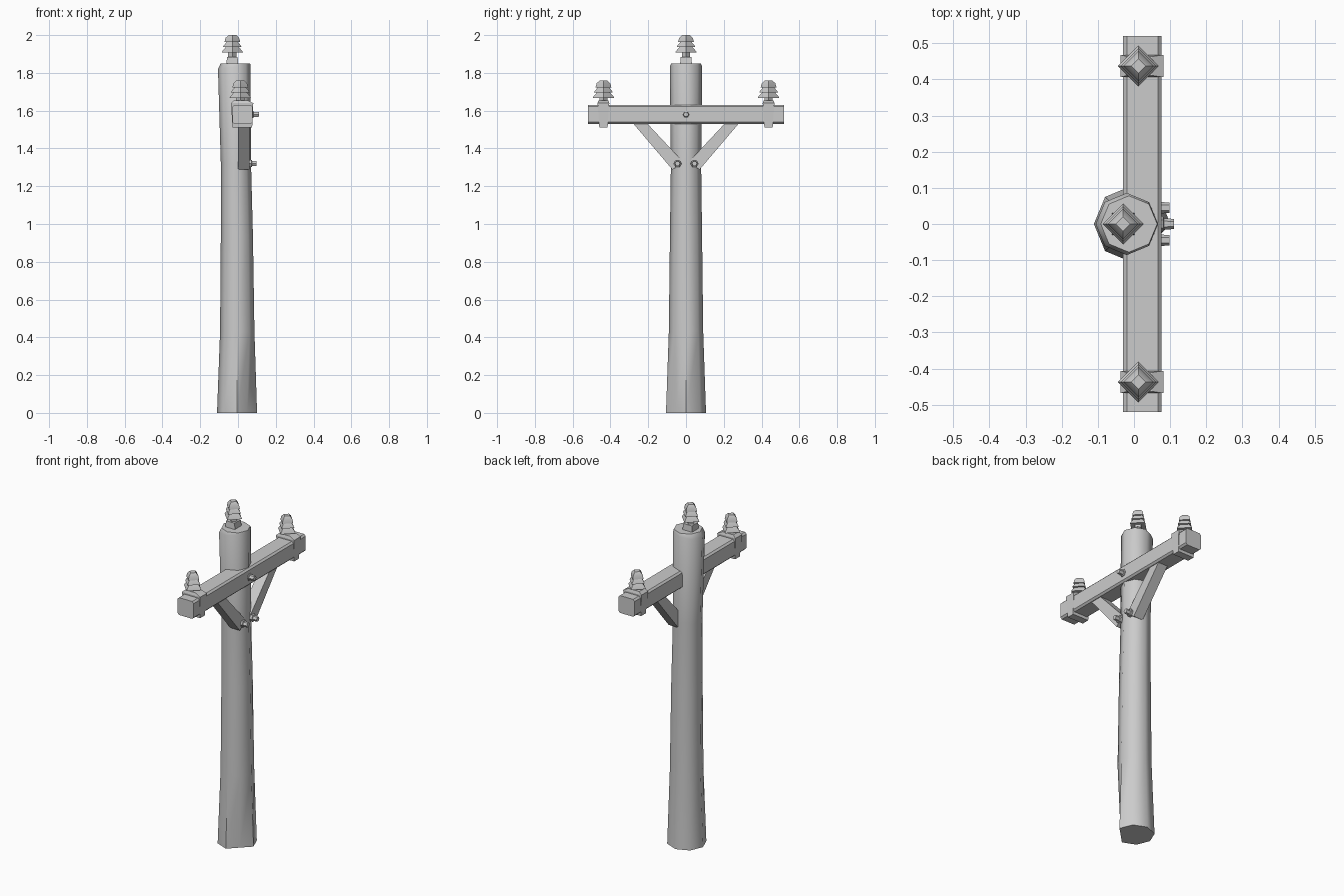
import bpy, bmesh, math
from mathutils import Vector, Matrix

if "Cube" in bpy.data.objects:
    bpy.data.objects.remove(bpy.data.objects["Cube"])


def finish(bm, name, angle=None):
    bmesh.ops.recalc_face_normals(bm, faces=bm.faces)
    me = bpy.data.meshes.new(name)
    bm.to_mesh(me)
    bm.free()
    ob = bpy.data.objects.new(name, me)
    bpy.context.collection.objects.link(ob)
    if angle:
        bpy.ops.object.select_all(action='DESELECT')
        ob.select_set(True)
        bpy.context.view_layer.objects.active = ob
        bpy.ops.object.shade_smooth_by_angle(angle=math.radians(angle))
    return ob


def loft(name, rings, angle=None):
    """Skin a list of equal-length vertex rings and cap both ends."""
    bm = bmesh.new()
    vs = [[bm.verts.new(p) for p in r] for r in rings]
    n = len(rings[0])
    for a, b in zip(vs, vs[1:]):
        for i in range(n):
            j = (i + 1) % n
            bm.faces.new((a[i], a[j], b[j], b[i]))
    bm.faces.new(vs[0][::-1])
    bm.faces.new(vs[-1])
    return finish(bm, name, angle)


def ring(cx, cy, z, r, n, tilt=0.0):
    pts = []
    for i in range(n):
        a = 2 * math.pi * i / n
        c = math.cos(a)
        pts.append(Vector((cx + r * c, cy + r * math.sin(a), z + tilt * c)))
    return pts


def rect(x0, x1, y0, y1, z):
    return [Vector(p) for p in ((x0, y0, z), (x1, y0, z), (x1, y1, z), (x0, y1, z))]


# Leaning octagonal pole, with the worn front right corner at the foot
pole = [ring(-0.005, 0, 0, 0.106, 8), ring(-0.004, 0, 0.43, 0.091, 8),
        ring(-0.006, 0, 0.94, 0.085, 8), ring(-0.011, 0, 1.32, 0.080, 8),
        ring(-0.020, 0, 1.832, 0.086, 8, 0.012), ring(-0.014, 0, 1.85, 0.078, 8)]
pole[0][7] = (pole[0][6] + pole[0][0]) / 2
loft("pole", pole, 46)

# Crossarm with chamfered long edges
bm = bmesh.new()
bmesh.ops.create_cube(bm, size=1, matrix=Matrix.Translation((0.023, 0, 1.58)) @ Matrix.Diagonal((0.106, 1.04, 0.102, 1)))
long_edges = [e for e in bm.edges if abs(e.verts[0].co.y - e.verts[1].co.y) > 0.5]
bmesh.ops.bevel(bm, geom=long_edges, offset=0.01, segments=1, affect='EDGES')
finish(bm, "crossarm")

# Insulators: four-sided stacked sheds on a pin
SHEDS = [(0.022, -0.03), (0.022, 0.006), (0.057, 0.002), (0.053, 0.010), (0.034, 0.032),
         (0.049, 0.032), (0.045, 0.040), (0.030, 0.058), (0.042, 0.058), (0.036, 0.080),
         (0.020, 0.095)]


def insulator(name, x, y, z):
    loft(name, [ring(x, y, z + h, r, 4) for r, h in SHEDS], 40)


insulator("top_insulator", -0.03, 0, 1.905)
loft("top_pin_base", [rect(-0.062, 0.002, -0.032, 0.032, 1.84),
                      rect(-0.058, -0.002, -0.028, 0.028, 1.885)])


def bolt(name, y, z, x0, x1):
    prof = [(0.022, x0), (0.022, x0 + 0.4 * (x1 - x0)), (0.016, x0 + 0.45 * (x1 - x0)), (0.014, x1)]
    loft(name, [[Vector((p.z, y + p.x, z + p.y)) for p in ring(0, 0, x, r, 6)] for r, x in prof])


bolt("arm_bolt", 0, 1.58, 0.06, 0.11)

for s, side in ((1, "right"), (-1, "left")):
    y = 0.437 * s
    insulator("insulator_" + side, 0.012, y, 1.665)
    # Tapered clamp around the arm
    loft("clamp_" + side, [rect(-0.029, 0.075, y - 0.022, y + 0.022, 1.512),
                           rect(-0.037, 0.081, y - 0.031, y + 0.031, 1.64),
                           rect(-0.020, 0.050, y - 0.026, y + 0.026, 1.655)])
    # Diagonal brace, bolted to the pole
    outline = [(0.03, 1.315), (0.072, 1.288), (0.282, 1.535), (0.208, 1.535), (0.03, 1.345)]
    loft("brace_" + side, [[Vector((x, s * a, z)) for a, z in outline] for x in (0.0, 0.062)])
    bolt("brace_bolt_" + side, 0.045 * s, 1.32, 0.055, 0.098)
